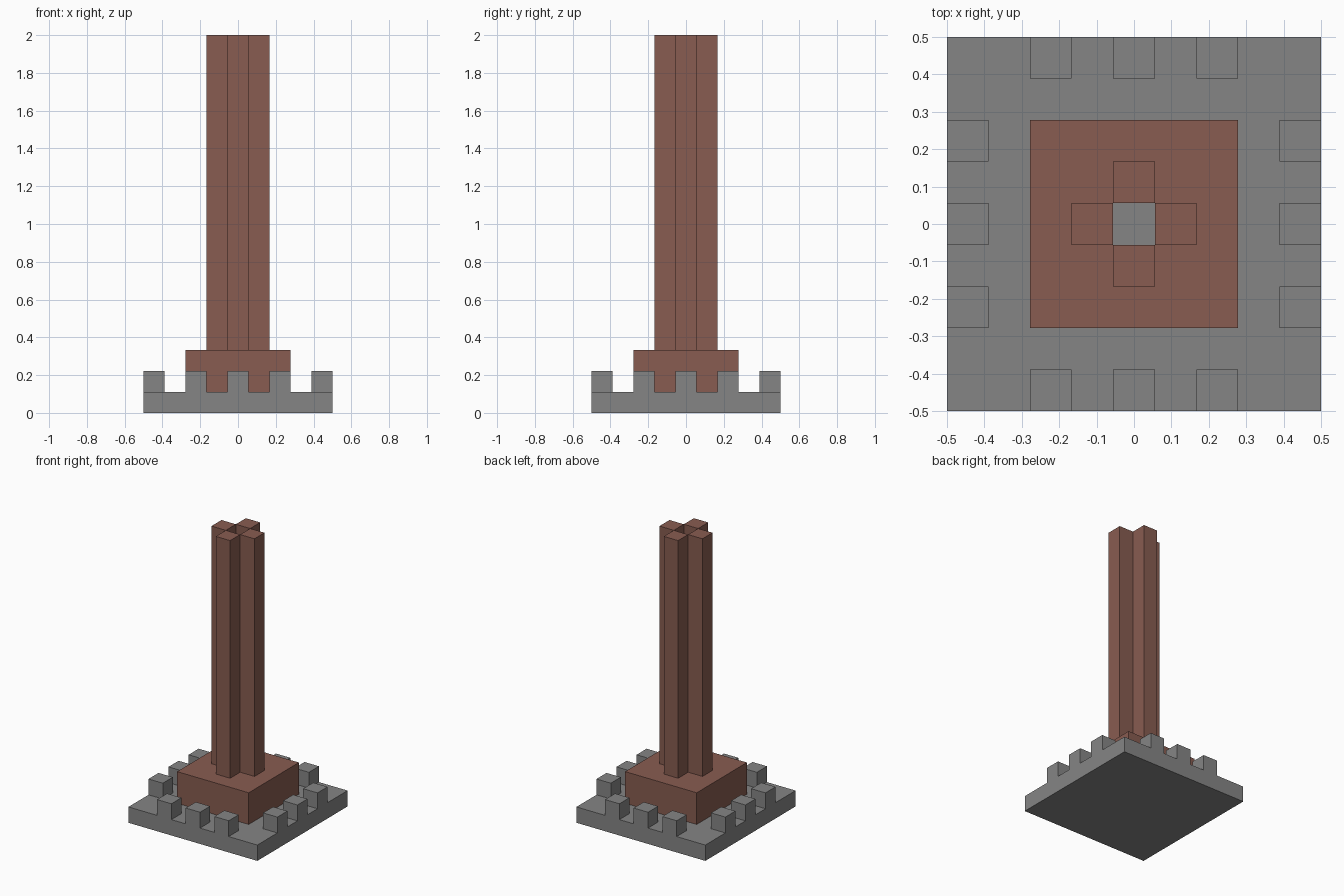
import bpy
import bmesh
from mathutils import Vector

if "Cube" in bpy.data.objects:
    bpy.data.objects.remove(bpy.data.objects["Cube"], do_unlink=True)

U = 1 / 9  # one block


def material(name, rgb):
    mat = bpy.data.materials.new(name)
    mat.use_nodes = True
    mat.diffuse_color = (*rgb, 1)
    mat.node_tree.nodes["Principled BSDF"].inputs["Base Color"].default_value = (*rgb, 1)
    return mat


stone = material("grey stone", (0.235, 0.235, 0.235))
brick = material("red brown brick", (0.246, 0.107, 0.082))


def finish(name, bm, mat):
    bmesh.ops.recalc_face_normals(bm, faces=bm.faces)
    mesh = bpy.data.meshes.new(name)
    bm.to_mesh(mesh)
    bm.free()
    mesh.materials.append(mat)
    obj = bpy.data.objects.new(name, mesh)
    bpy.context.collection.objects.link(obj)
    return obj


def box(name, mat, x, y, bottom, width, height):
    """Square block, measured in block units."""
    bm = bmesh.new()
    bmesh.ops.create_cube(bm, size=U)
    bmesh.ops.scale(bm, vec=(width, width, height), verts=bm.verts)
    bmesh.ops.translate(bm, vec=Vector((x, y, bottom + height / 2)) * U, verts=bm.verts)
    return finish(name, bm, mat)


def square_ring(name, mat, inner, outer, bottom, top):
    """Square block with an open square shaft, from half widths in block units."""
    bm = bmesh.new()
    corners = [(-1, -1), (1, -1), (1, 1), (-1, 1)]
    profile = [(inner, bottom), (outer, bottom), (outer, top), (inner, top)]
    loops = [[bm.verts.new(Vector((x * r, y * r, z)) * U) for x, y in corners]
             for r, z in profile]
    for i in range(4):
        a, b = loops[i], loops[(i + 1) % 4]
        for j in range(4):
            k = (j + 1) % 4
            bm.faces.new((a[j], a[k], b[k], b[j]))
    return finish(name, bm, mat)


# Stone slab and the brick plinth around the open flue
box("base_slab", stone, 0, 0, 0, 9, 1)
square_ring("brick_plinth", brick, 0.5, 2.5, 1, 3)

# Per side: three battlements on the rim and one chimney column
sides = {"front": (0, -1), "back": (0, 1), "left": (1, 0), "right": (-1, 0)}
for side, (dx, dy) in sides.items():
    for i, offset in enumerate((-2, 0, 2), 1):
        box(f"{side}_battlement_{i}", stone,
            4 * dx + offset * dy, 4 * dy + offset * dx, 1, 1, 1)
    box(f"{side}_column", brick, dx, dy, 3, 1, 15)
